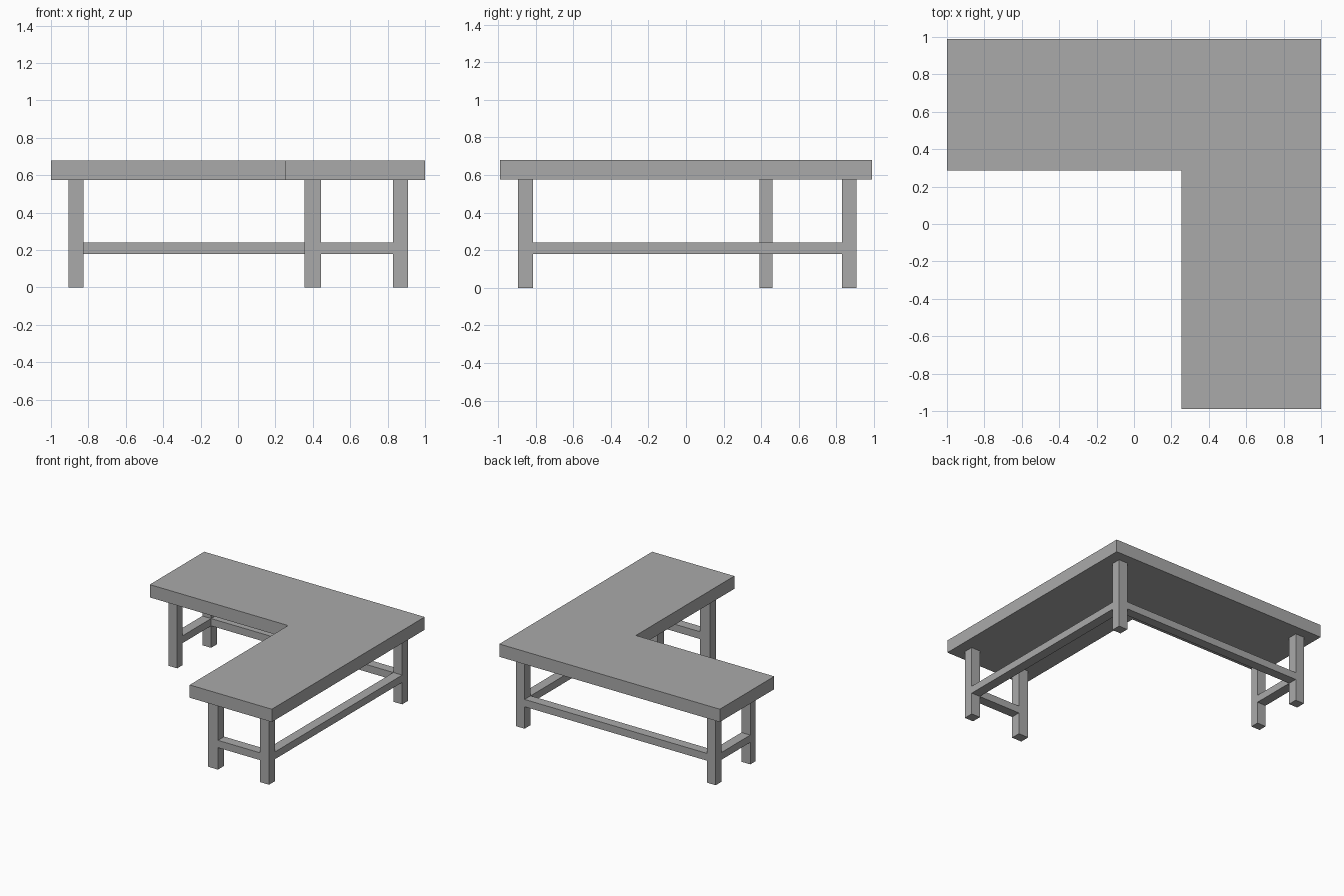
import bpy
import bmesh

cube = bpy.data.objects.get("Cube")
if cube:
    bpy.data.objects.remove(cube, do_unlink=True)

grey = bpy.data.materials.new("plain_grey")
grey.use_nodes = True
colour = (0.4, 0.4, 0.4, 1)
grey.diffuse_color = colour
grey.node_tree.nodes["Principled BSDF"].inputs["Base Color"].default_value = colour


def prism(name, outline, z0, z1):
    """Extrude a flat outline from z0 up to z1."""
    bm = bmesh.new()
    base = bm.faces.new([bm.verts.new((x, y, z0)) for x, y in outline])
    top = bmesh.ops.extrude_face_region(bm, geom=[base], use_keep_orig=True)
    verts = [v for v in top["geom"] if isinstance(v, bmesh.types.BMVert)]
    bmesh.ops.translate(bm, verts=verts, vec=(0, 0, z1 - z0))
    bmesh.ops.recalc_face_normals(bm, faces=bm.faces)
    mesh = bpy.data.meshes.new(name)
    bm.to_mesh(mesh)
    bm.free()
    mesh.materials.append(grey)
    obj = bpy.data.objects.new(name, mesh)
    bpy.context.collection.objects.link(obj)


def box(name, xs, ys, z0, z1):
    (x0, x1), (y0, y1) = xs, ys
    prism(name, [(x0, y0), (x1, y0), (x1, y1), (x0, y1)], z0, z1)


# L-shaped top
UNDER, TOP = 0.575, 0.68
prism("table_top",
      [(-1, 0.99), (-1, 0.285), (0.255, 0.285), (0.255, -0.99), (1, -0.99), (1, 0.99)],
      UNDER, TOP)

# Leg spans along each axis
RIGHT_X, INNER_X, LEFT_X = (-0.905, -0.825), (0.355, 0.445), (0.828, 0.908)
FRONT_Y, INNER_Y, BACK_Y = (-0.895, -0.815), (0.39, 0.46), (0.83, 0.908)

# Five legs: two at each open end, one at the outer corner
legs = {
    "corner_leg": (LEFT_X, BACK_Y),
    "front_outer_leg": (LEFT_X, FRONT_Y),
    "front_inner_leg": (INNER_X, FRONT_Y),
    "side_outer_leg": (RIGHT_X, BACK_Y),
    "side_inner_leg": (RIGHT_X, INNER_Y),
}
for name, (xs, ys) in legs.items():
    box(name, xs, ys, 0, UNDER)

# Stretcher rails, flush with the legs they join
rails = {
    "back_rail": ((RIGHT_X[1], LEFT_X[0]), BACK_Y),
    "left_rail": (LEFT_X, (FRONT_Y[1], BACK_Y[0])),
    "front_end_rail": ((INNER_X[1], LEFT_X[0]), FRONT_Y),
    "side_end_rail": (RIGHT_X, (INNER_Y[1], BACK_Y[0])),
}
for name, (xs, ys) in rails.items():
    box(name, xs, ys, 0.18, 0.24)
